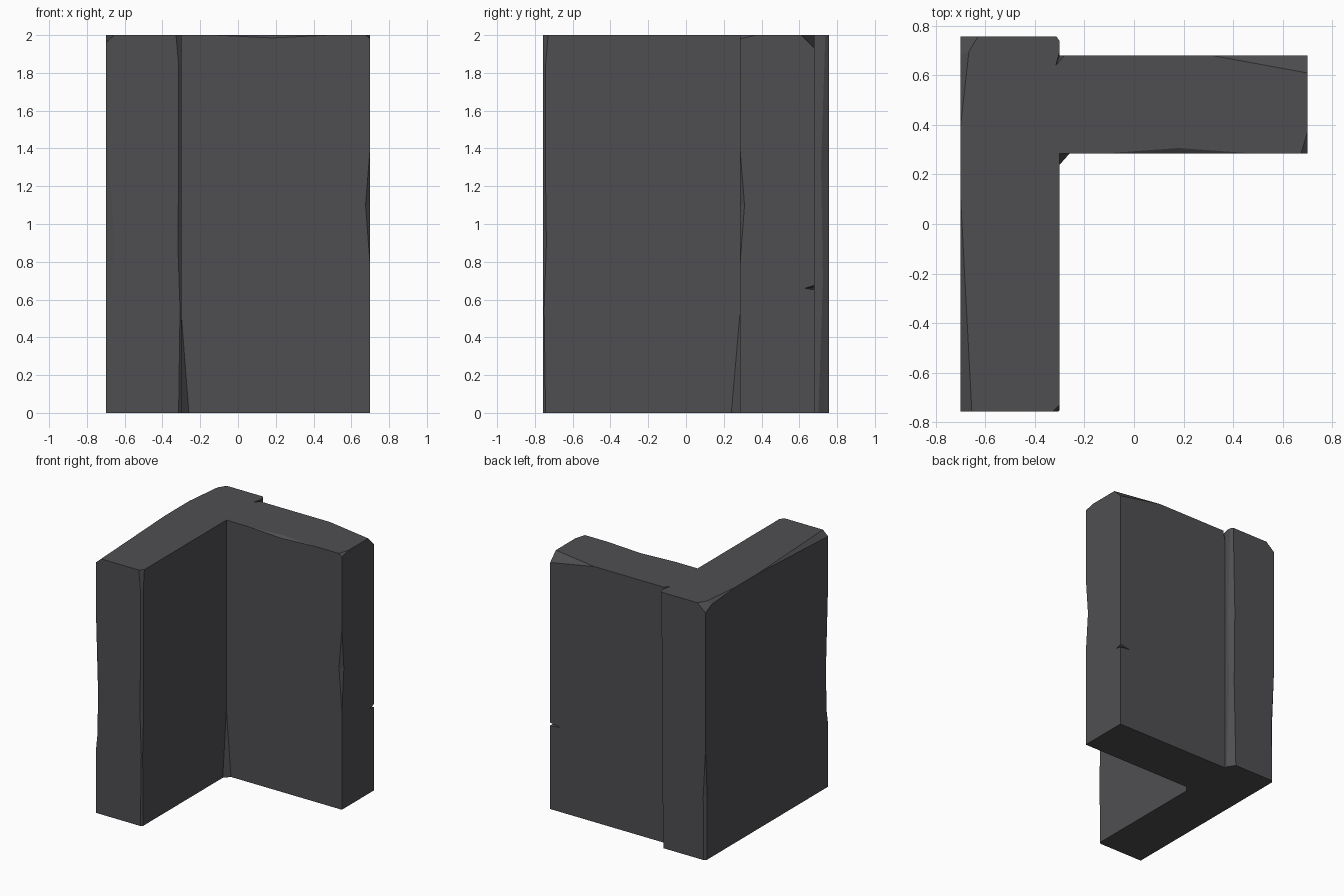
import bpy, bmesh
from mathutils import Vector

if "Cube" in bpy.data.objects:
    bpy.data.objects.remove(bpy.data.objects["Cube"])

H = 2.0
X0, X1, X2 = -0.70, -0.30, 0.70             # outer face, inner face, end of side wall
Y0, Y1, Y2, Y3 = -0.758, 0.285, 0.68, 0.758  # front, side wall front/back, back

stone = bpy.data.materials.new("dark_grey_stone")
stone.diffuse_color = (0.078, 0.077, 0.083, 1)
stone.use_nodes = True
stone.node_tree.nodes["Principled BSDF"].inputs["Base Color"].default_value = stone.diffuse_color


def make_object(name, bm):
    bmesh.ops.recalc_face_normals(bm, faces=bm.faces)
    me = bpy.data.meshes.new(name)
    bm.to_mesh(me)
    bm.free()
    me.materials.append(stone)
    ob = bpy.data.objects.new(name, me)
    bpy.context.collection.objects.link(ob)
    return ob


def hull(name, pts):
    bm = bmesh.new()
    for p in pts:
        bm.verts.new(p)
    bmesh.ops.convex_hull(bm, input=bm.verts)
    return make_object(name, bm)


def corner_cutter(corner, pts):
    """Slab whose inner face runs through three points around a corner."""
    pts = [Vector(p) for p in pts]
    mid = sum(pts, Vector()) / 3
    n = (pts[1] - pts[0]).cross(pts[2] - pts[0]).normalized()
    if n.dot(Vector(corner) - mid) < 0:
        n = -n
    big = [mid + (p - mid) * 1.2 for p in pts]
    return hull("cutter", big + [p + n * 0.15 for p in big])


def edge_cutter(cx, cy, sx, sy, kx, ky, half, stations):
    """Wavy chamfer along an upright edge; stations are (z, depth)."""
    bm = bmesh.new()
    t = Vector((-sx * kx, sy * ky)).normalized() * half
    rings = []
    for z, d in stations:
        m = Vector((cx - sx * d * kx / 2, cy - sy * d * ky / 2))
        out = Vector((cx + sx * 0.1, cy + sy * 0.1))
        rings.append([bm.verts.new((p.x, p.y, z)) for p in (m + t, m - t, out)])
    for a, b in zip(rings, rings[1:]):
        for i in range(3):
            j = (i + 1) % 3
            bm.faces.new((a[i], a[j], b[j], b[i]))
    bm.faces.new(rings[0])
    bm.faces.new(rings[-1])
    bmesh.ops.triangulate(bm, faces=bm.faces)
    return make_object("cutter", bm)


# L-shaped wall body
bm = bmesh.new()
outline = [(X0, Y0), (X1, Y0), (X1, Y1), (X2, Y1), (X2, Y2), (X1, Y2), (X1, Y3), (X0, Y3)]
base = bm.faces.new([bm.verts.new((x, y, 0)) for x, y in outline])
top = bmesh.ops.extrude_face_region(bm, geom=[base])["geom"]
bmesh.ops.translate(bm, vec=(0, 0, H), verts=[v for v in top if isinstance(v, bmesh.types.BMVert)])
wall = make_object("corner_wall", bm)

cutters = [
    # worn upright edges
    edge_cutter(X0, Y0, -1, -1, 1, 0.6, 0.06,
                [(0.45, -0.01), (0.6, 0.03), (0.8, 0.04), (1.0, 0.04), (1.65, -0.004)]),
    edge_cutter(X1, Y0, 1, -1, 1, 1, 0.05,
                [(-0.02, 0.015), (0.55, 0.007), (0.9, 0.019), (1.2, 0.015), (1.85, 0.015), (2.02, 0.03)]),
    edge_cutter(X1, Y3, 1, 1, 0.65, 1, 0.044,
                [(-0.02, 0.058), (0.7, 0.033), (1.3, 0.043), (2.02, 0.02)]),
    edge_cutter(X0, Y3, -1, 1, 1, 1, 0.05,
                [(-0.02, 0.018), (0.5, 0.02), (0.95, -0.004)]),
    edge_cutter(X2, Y1, 1, -1, 1, 1, 0.05,
                [(0.72, -0.004), (1.1, 0.025), (1.46, -0.004)]),
    # chipped top corners
    corner_cutter((X0, Y3, H), [(-0.63, Y3, H), (X0, 0.64, H), (X0, Y3, 1.94)]),
    corner_cutter((X0, Y3, H), [(-0.66, Y3, H), (X0, 0.4, H), (X0, Y3, 1.97)]),
    corner_cutter((X0, Y0, H), [(-0.655, Y0, H), (X0, 0.1, H), (X0, Y0, 1.96)]),
    corner_cutter((X2, Y2, H), [(0.32, Y2, H), (X2, 0.61, H), (X2, Y2, 1.93)]),
    corner_cutter((X2, Y1, H), [(0.675, Y1, H), (X2, 0.37, H), (X2, Y1, 1.98)]),
    # chip on the top edge of the side wall
    hull("cutter", [(-0.12, Y1, H), (0.18, 0.307, H), (0.18, Y1, 1.985),
                    (0.48, Y1, H), (0.18, 0.25, 2.05)]),
    # small crack in the back edge and nick in the back recess
    hull("cutter", [(0.7, 0.63, 0.66), (0.61, 0.68, 0.66), (0.75, 0.73, 0.70), (0.75, 0.73, 0.64)]),
    hull("cutter", [(-0.32, 0.63, 2.02), (-0.297, 0.71, 2.02), (-0.27, 0.69, 2.02), (-0.299, 0.685, 1.9)]),
]

for c in cutters:
    mod = wall.modifiers.new("chip", "BOOLEAN")
    mod.operation = "DIFFERENCE"
    mod.solver = "EXACT"
    mod.object = c
    bpy.context.view_layer.objects.active = wall
    bpy.ops.object.modifier_apply(modifier=mod.name)
    bpy.data.objects.remove(c)

# sloped fillet at the foot of the inner corner
hull("inner_corner_foot", [(X1, Y1, 0.52), (-0.26, Y1, 0), (X1, 0.24, 0),
                           (-0.32, 0.305, 0), (-0.32, 0.305, 0.5)])
